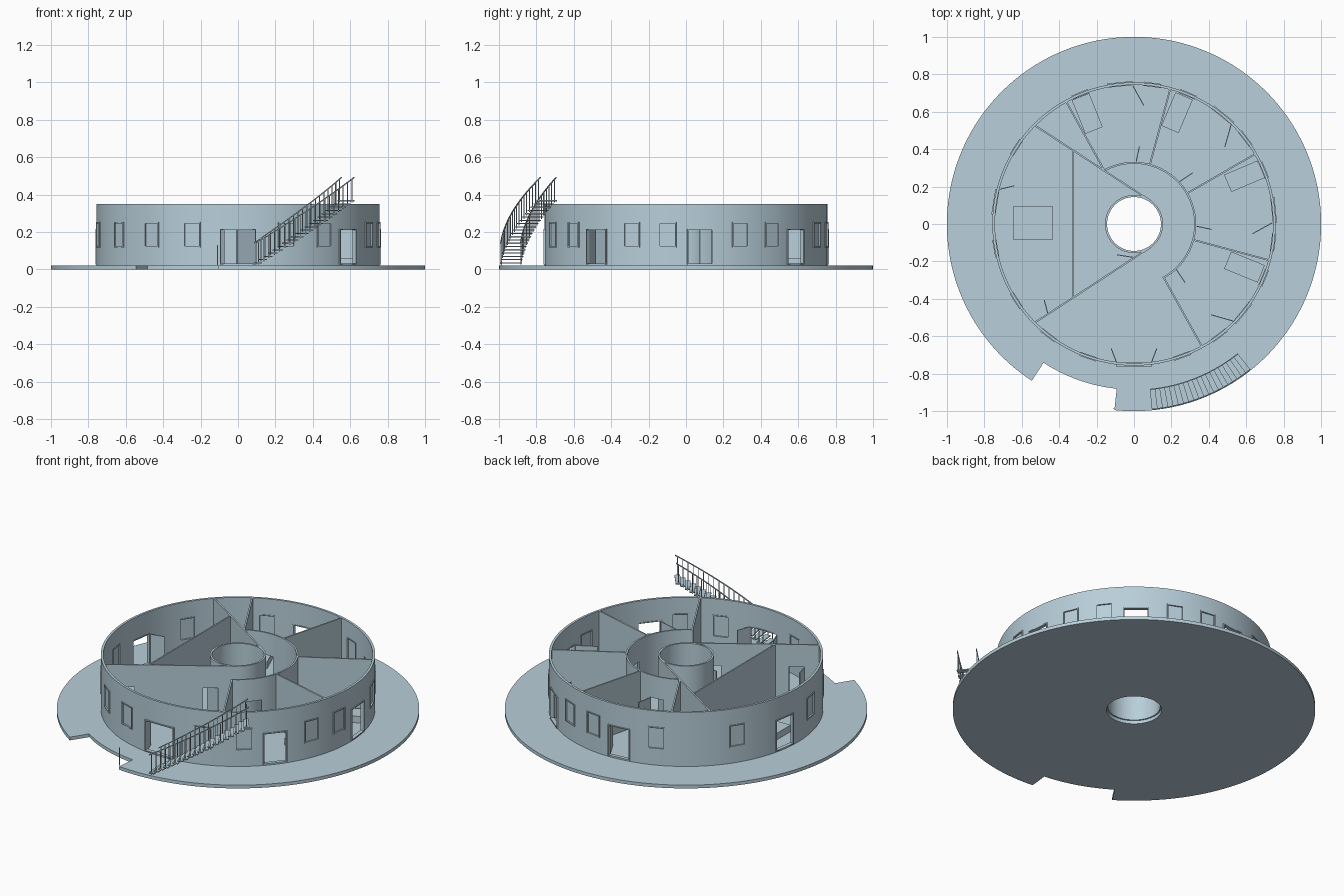
import bpy, bmesh
from math import cos, sin, radians
from mathutils import Vector

cube = bpy.data.objects.get("Cube")
if cube:
    bpy.data.objects.remove(cube, do_unlink=True)

mat = bpy.data.materials.new("pale blue grey")
mat.use_nodes = True
mat.diffuse_color = (0.48, 0.62, 0.70, 1)
mat.node_tree.nodes["Principled BSDF"].inputs["Base Color"].default_value = mat.diffuse_color

FLOOR, TOP, DOOR_TOP = 0.02, 0.35, 0.215
WALL_R = 0.75


def pol(r, a):
    return Vector((r * cos(radians(a)), r * sin(radians(a))))


def side(a):
    return pol(1, a + 90)


def slab(bm, p, q, z0, z1, t):
    """Upright box of thickness t between plan points p and q."""
    p, q = Vector(p), Vector(q)
    n = (q - p).orthogonal().normalized() * t / 2
    plan = (p + n, q + n, q - n, p - n)
    low = [bm.verts.new((*c, z0)) for c in plan]
    high = [bm.verts.new((*c, z1)) for c in plan]
    bm.faces.new(low)
    bm.faces.new(high)
    for i in range(4):
        j = (i + 1) % 4
        bm.faces.new((low[i], low[j], high[j], high[i]))


def arc(bm, r0, r1, a0, a1, z0, z1, n):
    """Ring sector with a rectangular section; closed at a full turn."""
    full = a1 - a0 >= 360
    rows = []
    for i in range(n if full else n + 1):
        a = a0 + (a1 - a0) * i / n
        rows.append([bm.verts.new((*pol(r, a), z))
                     for r, z in ((r0, z0), (r1, z0), (r1, z1), (r0, z1))])
    for i in range(n):
        s, e = rows[i], rows[(i + 1) % len(rows)]
        for k in range(4):
            m = (k + 1) % 4
            bm.faces.new((s[k], s[m], e[m], e[k]))
    if not full:
        bm.faces.new(rows[0])
        bm.faces.new(rows[-1])


def beam(bm, points, half):
    """Square bar following 3D points."""
    rows = []
    for p in points:
        out = Vector((p.x, p.y, 0)).normalized() * half
        up = Vector((0, 0, half))
        rows.append([bm.verts.new(p + c) for c in (out + up, out - up, -out - up, up - out)])
    for s, e in zip(rows, rows[1:]):
        for k in range(4):
            m = (k + 1) % 4
            bm.faces.new((s[k], s[m], e[m], e[k]))
    bm.faces.new(rows[0])
    bm.faces.new(rows[-1])


def make(name, bm):
    bmesh.ops.recalc_face_normals(bm, faces=bm.faces)
    me = bpy.data.meshes.new(name)
    bm.to_mesh(me)
    bm.free()
    me.materials.append(mat)
    ob = bpy.data.objects.new(name, me)
    bpy.context.collection.objects.link(ob)
    return ob


def activate(ob):
    bpy.ops.object.select_all(action="DESELECT")
    ob.select_set(True)
    bpy.context.view_layer.objects.active = ob


def cut(ob, cutter_bm):
    cutter = make("cutter", cutter_bm)
    cutter.hide_render = True
    mod = ob.modifiers.new("openings", "BOOLEAN")
    mod.object, mod.operation, mod.solver = cutter, "DIFFERENCE", "EXACT"
    activate(ob)
    bpy.ops.object.modifier_apply(modifier=mod.name)
    bpy.data.objects.remove(cutter, do_unlink=True)


def smooth(ob):
    activate(ob)
    bpy.ops.object.shade_smooth_by_angle()


def surround(bm, a, w, z0, z1, r=WALL_R, depth=0.022, bar=0.006):
    """Four-sided frame set in a round wall at angle a."""
    c, s = pol(r, a), side(a)
    for k in (-1, 1):
        m = c + s * k * (w - bar) / 2
        slab(bm, m - s * bar / 2, m + s * bar / 2, z0, z1, depth)
    for z in (z0, z1 - bar):
        slab(bm, c - s * (w / 2 - bar), c + s * (w / 2 - bar), z, z + bar, depth)


# Platform with the notch beside the entrance
bm = bmesh.new()
arc(bm, 0.152, 1.0, 0, 360, 0, FLOOR, 160)
platform = make("platform", bm)
bm = bmesh.new()
arc(bm, 0.885, 1.1, 236.9, 264, -0.1, 0.1, 16)
cut(platform, bm)
smooth(platform)

# Outer wall with windows and doors
windows = [-170, -147, -127.5, -109, -70, -52.5, -22.5, -7.5, 22.5, 37.5, 67.5, 82.5, 112.5, 147]
doors = [-39.25, 5.75, 50.75, 95.75, 171]
openings = [(a, 0.09, 0.12, 0.25) for a in windows]
openings += [(a, 0.135, 0.028, DOOR_TOP) for a in doors]
openings.append((-90, 0.19, 0.028, DOOR_TOP))

bm = bmesh.new()
arc(bm, 0.743, 0.757, 0, 360, FLOOR, TOP, 128)
outer_wall = make("outer_wall", bm)
holes, frames, panes = bmesh.new(), bmesh.new(), bmesh.new()
for a, w, z0, z1 in openings:
    slab(holes, pol(0.68, a), pol(0.82, a), z0, z1, w)
    surround(frames, a, w + 0.004, z0 - 0.002, z1 + 0.002)
for a in windows:
    slab(panes, pol(WALL_R, a) - side(a) * 0.044, pol(WALL_R, a) + side(a) * 0.044, 0.12, 0.25, 0.005)
cut(outer_wall, holes)
smooth(outer_wall)
make("window_and_door_frames", frames)
make("window_panes", panes)

# Central shaft
bm = bmesh.new()
arc(bm, 0.144, 0.155, 0, 360, FLOOR, TOP, 64)
smooth(make("central_shaft", bm))

# Curved corridor wall with its four doorways
bm = bmesh.new()
arc(bm, 0.322, 0.332, -62, 118, FLOOR, TOP, 64)
corridor_wall = make("corridor_wall", bm)
corridor_doors = [95.5, 50.5, 5.5, -39.5]
holes = bmesh.new()
for a in corridor_doors:
    slab(holes, pol(0.28, a), pol(0.38, a), 0, DOOR_TOP, 0.085)
cut(corridor_wall, holes)
smooth(corridor_wall)

# Radial room partitions
bm = bmesh.new()
for a in (119, 75, 30, -15, -61):
    slab(bm, pol(0.327, a), pol(0.747, a), FLOOR, TOP, 0.009)
make("room_partitions", bm)

# Large hall walls, tangent to the shaft
for name, k in (("upper_hall_wall", 1), ("lower_hall_wall", -1)):
    bm = bmesh.new()
    slab(bm, (-0.53, 0.527 * k), (0.085, 0.126 * k), FLOOR, TOP, 0.009)
    wall = make(name, bm)
holes = bmesh.new()
slab(holes, (-0.46, -0.481), (-0.39, -0.436), 0, DOOR_TOP, 0.05)
slab(holes, (-0.075, -0.23), (-0.005, -0.185), 0, DOOR_TOP, 0.05)
cut(wall, holes)
bm = bmesh.new()
slab(bm, (-0.326, -0.39), (-0.326, 0.39), FLOOR, TOP, 0.008)
make("hall_cross_wall", bm)

# Open door leaves
bm = bmesh.new()
leaves = [(pol(0.74, a - 5.2), pol(0.635, a - 10.5)) for a in doors[:-1]]
leaves.append((pol(0.74, 165.5), pol(0.67, 162.2)))
leaves += [(pol(0.333, a - 7.5), pol(0.416, a - 9.5)) for a in corridor_doors]
leaves += [((k * 0.093, -0.74), (k * 0.122, -0.665)) for k in (-1, 1)]
leaves += [((-0.46, -0.48), (-0.48, -0.405)), ((-0.005, -0.178), (-0.09, -0.165))]
for p, q in leaves:
    slab(bm, p, q, FLOOR + 0.005, DOOR_TOP - 0.005, 0.005)
make("door_leaves", bm)

# Low plinths in the rooms
bm = bmesh.new()
for x, y, a in ((-0.25, 0.59, 112), (0.23, 0.595, 67), (0.59, 0.255, 23), (0.59, -0.23, -22)):
    c = Vector((x, y))
    slab(bm, c - pol(0.097, a), c + pol(0.097, a), FLOOR, 0.06, 0.1)
slab(bm, (-0.645, 0.005), (-0.435, 0.005), FLOOR, 0.06, 0.18)
make("room_plinths", bm)

# Curved outside staircase
STEPS, A0, A1 = 20, -84.5, -51.5
da, rise = (A1 - A0) / STEPS, 0.0175
treads, posts, rails = bmesh.new(), bmesh.new(), bmesh.new()
for i in range(STEPS):
    z = FLOOR + rise * (i + 1)
    a = A0 + da * i
    arc(treads, 0.885, 0.998, a, a + da * 1.1, z - 0.006, z, 2)
    for r in (0.888, 0.995):
        p = pol(r, a + da / 2)
        slab(posts, p - side(a) * 0.002, p + side(a) * 0.002, z - 0.012, z + 0.112, 0.004)
for r in (0.888, 0.995):
    path = [Vector((*pol(r, A0 + da * i), FLOOR + rise * (i + 0.5) + 0.112)) for i in range(STEPS + 1)]
    beam(rails, path, 0.003)
make("stair_treads", treads)
make("handrails", rails)

# Lone post at the notch edge
slab(posts, (-0.112, -0.985), (-0.108, -0.985), FLOOR, 0.13, 0.004)
make("railing_posts", posts)
